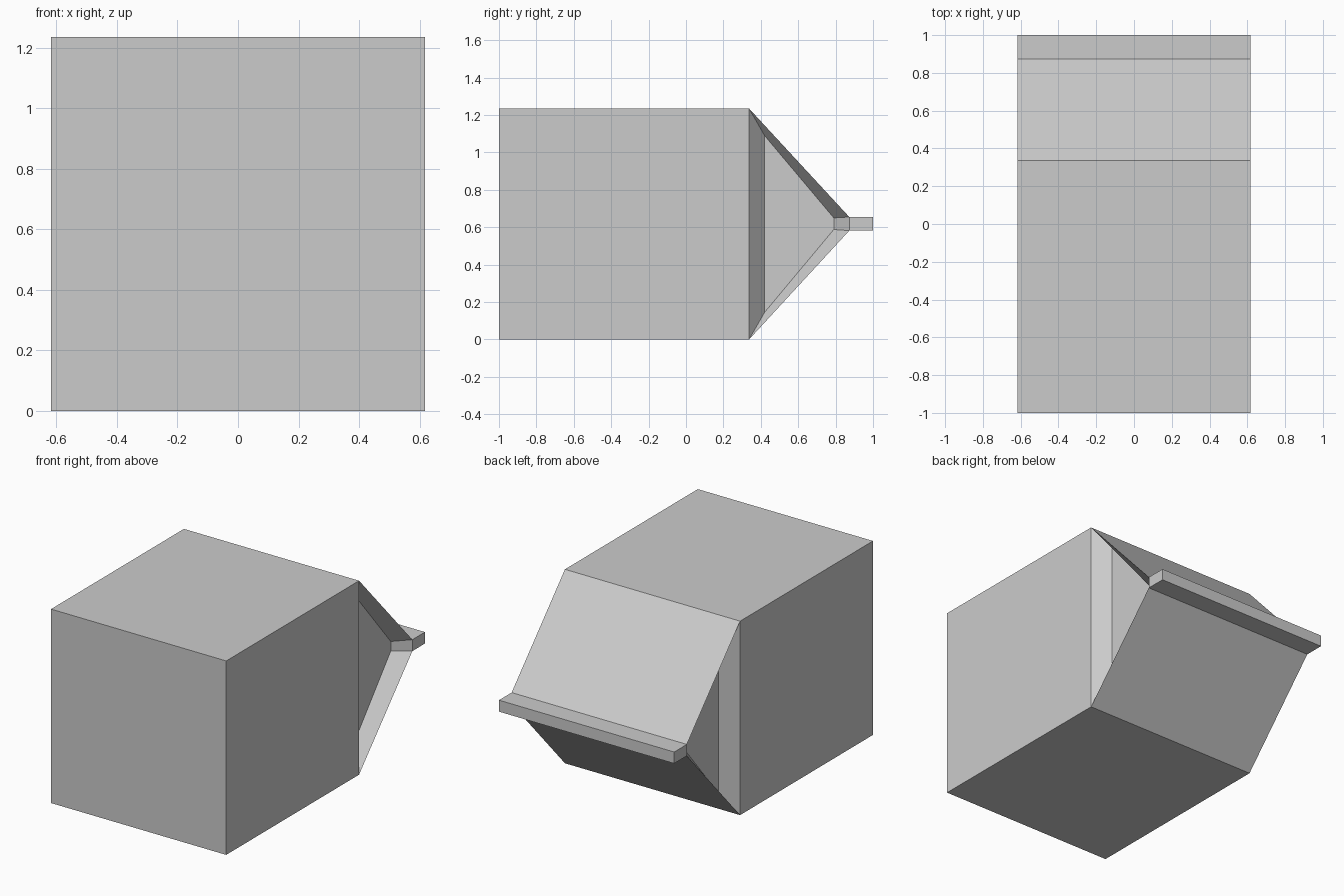
import bpy, bmesh

if "Cube" in bpy.data.objects:
    bpy.data.objects.remove(bpy.data.objects["Cube"])

W = 0.617        # half width
H = 1.235        # body height
Y0, Y1, Y2, Y3 = -1.0, 0.337, 0.873, 1.0   # base, shoulder, seam start, seam end
ZL, ZH = 0.582, 0.655                      # seam thickness

grey = bpy.data.materials.new("light grey card")
grey.diffuse_color = (0.6, 0.6, 0.6, 1)
grey.use_nodes = True
grey.node_tree.nodes["Principled BSDF"].inputs["Base Color"].default_value = grey.diffuse_color

bm = bmesh.new()


def ring(y, z0, z1):
    """Rectangular cross-section of the carton at depth y."""
    return [bm.verts.new(p) for p in
            ((-W, y, z0), (W, y, z0), (W, y, z1), (-W, y, z1))]


# Carton shell: square body, tapering roof and flat sealed fin
rings = [ring(Y0, 0, H), ring(Y1, 0, H), ring(Y2, ZL, ZH), ring(Y3, ZL, ZH)]
for a, b in zip(rings, rings[1:]):
    for i in range(4):
        # roof gussets are made separately below
        if a is rings[1] and i in (1, 3):
            continue
        j = (i + 1) % 4
        bm.faces.new((a[i], a[j], b[j], b[i]))
bm.faces.new(rings[0])
bm.faces.new(rings[-1])

# Folded-in gussets on both sides of the roof
profile = ((0.42, 0.145), (0.42, 1.09), (0.79, 0.65), (0.79, 0.588))
for s, (lo, hi) in ((1, (1, 2)), (-1, (0, 3))):
    outer = [rings[1][lo], rings[1][hi], rings[2][hi], rings[2][lo]]
    inner = [bm.verts.new((s * (W - 0.094), y, z)) for y, z in profile]
    for i in range(4):
        j = (i + 1) % 4
        bm.faces.new((outer[i], outer[j], inner[j], inner[i]))
    bm.faces.new(inner)

bmesh.ops.recalc_face_normals(bm, faces=bm.faces)
mesh = bpy.data.meshes.new("carton")
bm.to_mesh(mesh)
bm.free()
mesh.materials.append(grey)
carton = bpy.data.objects.new("carton", mesh)
bpy.context.collection.objects.link(carton)
